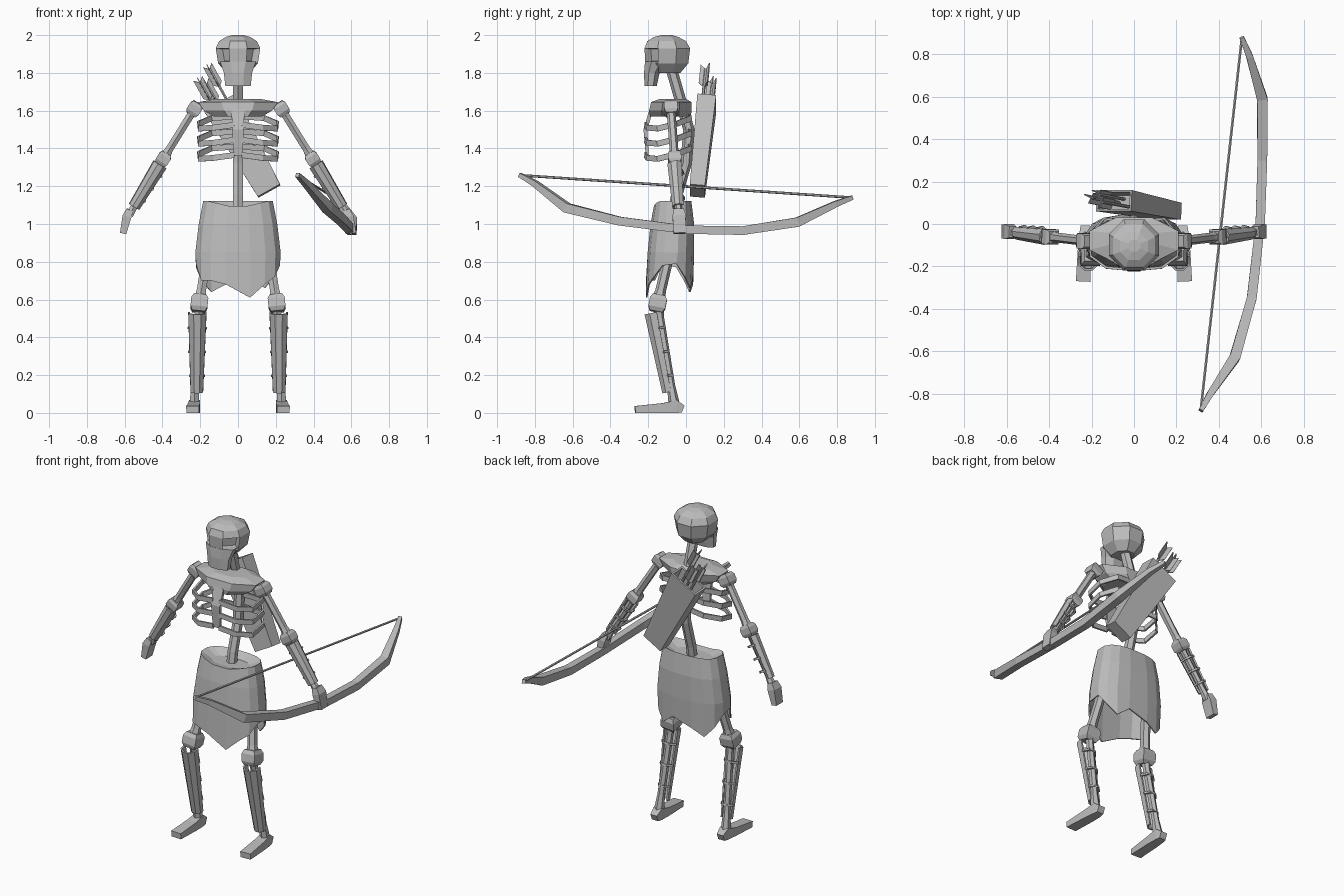
import bpy, bmesh
from math import sin, cos, pi, radians
from mathutils import Vector as V

cube = bpy.data.objects.get("Cube")
if cube:
    bpy.data.objects.remove(cube, do_unlink=True)

GREY = (0.5, 0.5, 0.5, 1)
bone = bpy.data.materials.new("bone_grey")
bone.use_nodes = True
bone.diffuse_color = GREY
bone.node_tree.nodes["Principled BSDF"].inputs["Base Color"].default_value = GREY


def loft(name, rings, caps=(True, True), closed=True, thick=0):
    """Skin a list of equal point rings into one object."""
    bm = bmesh.new()
    rows = [[bm.verts.new(p) for p in r] for r in rings]
    n = len(rows[0])
    for lo, hi in zip(rows, rows[1:]):
        for k in range(n if closed else n - 1):
            j = (k + 1) % n
            bm.faces.new((lo[k], lo[j], hi[j], hi[k]))
    if caps[0]:
        bm.faces.new(rows[0])
    if caps[1]:
        bm.faces.new(rows[-1])
    bmesh.ops.recalc_face_normals(bm, faces=bm.faces)
    me = bpy.data.meshes.new(name)
    bm.to_mesh(me)
    bm.free()
    me.materials.append(bone)
    ob = bpy.data.objects.new(name, me)
    bpy.context.collection.objects.link(ob)
    if thick:
        mod = ob.modifiers.new("thickness", 'SOLIDIFY')
        mod.thickness = thick
    return ob


def oval(z, hw, front, back, n=8, power=1):
    """Horizontal ring with flat sides; z may be one height or one per point."""
    pts = []
    for k in range(n):
        c, s = [f(2 * pi * (k + .5) / n) / cos(pi / n) for f in (cos, sin)]
        c, s = [(1 if v > 0 else -1) * abs(v) ** power for v in (c, s)]
        h = z[k] if isinstance(z, list) else z
        pts.append((hw * c, (front + back) / 2 + (back - front) / 2 * s, h))
    return pts


def frame(t, ref):
    a = t.cross(V(ref)).normalized()
    return a, a.cross(t).normalized()


def sweep(name, pts, sizes, sides=4, ref=(0, 1, 0), axis=None):
    """Tapered prism along a path; each size is a half width or a pair."""
    pts = [V(p) for p in pts]
    rings = []
    for i, p in enumerate(pts):
        t = axis or (pts[min(i + 1, len(pts) - 1)] - pts[max(i - 1, 0)]).normalized()
        a, b = frame(t, ref)
        w, d = sizes[i] if isinstance(sizes[i], tuple) else (sizes[i], sizes[i])
        f = 1 / cos(pi / sides)
        angles = [2 * pi * (k + .5) / sides for k in range(sides)]
        rings.append([p + a * w * f * cos(q) + b * d * f * sin(q) for q in angles])
    return loft(name, rings)


def long_bone(name, p, q, thick):
    p, q = V(p), V(q)
    sweep(name, [p.lerp(q, f) for f in (0, .15, .8, 1)],
          [thick, thick * .72, thick * .72, thick], 6)


def joint(name, p, d, size):
    p, d = V(p), V(d).normalized()
    sweep(name, [p + d * size * f for f in (-1, -.5, .5, 1)],
          [size * .75, size, size, size * .75])


def guard(name, p, q, r1, r2, opening):
    """Open channel plate around a limb, tied by three straps."""
    p, q = V(p), V(q)
    t = (q - p).normalized()
    a, b = frame(t, opening)

    def arc(f, start, end, n):
        c, r = p.lerp(q, f), r1 + (r2 - r1) * f
        angles = [radians(start + (end - start) * i / (n - 1)) for i in range(n)]
        return [c + (a * cos(g) + b * sin(g)) * r for g in angles]

    loft(name, [arc(f, 160, 380, 6) for f in (0, 1)], (False, False), False, .01)
    for i, f in enumerate((.2, .5, .8)):
        sweep(f"{name}_strap_{i}", arc(f, 15, 165, 4), [.006] * 4, 4, t)


# Skull with recessed eye sockets, and jaw
skull = loft("skull", [oval(*r) for r in (
    (1.80, .06, -.17, -.03), (1.85, .105, -.215, .012), (1.93, .118, -.22, .022),
    (1.968, .1, -.205, 0), (1.99, .065, -.17, -.04), (2.0, .03, -.13, -.075))])
bm = bmesh.new()
bm.from_mesh(skull.data)
eyes = [f for f in bm.faces for c in [f.calc_center_median()]
        if 1.86 < c.z < 1.92 and c.y < -.14 and .04 < abs(c.x) < .1]
bmesh.ops.inset_individual(bm, faces=eyes, thickness=.012, depth=-.04)
bm.to_mesh(skull.data)
bm.free()
loft("jaw", [oval(*r) for r in (
    (1.73, .067, -.22, -.155), (1.80, .075, -.222, -.14), (1.86, .095, -.217, -.10))])

# Spine, chest top, breastbone
sweep("spine", [(0, -.08, 1.83), (0, -.025, 1.64), (0, .015, 1.5), (0, 0, 1.32),
                (0, -.05, 1.15), (0, -.07, 1.03)], [.026] * 6, 6)
loft("chest_top", [oval(*r) for r in (
    (1.57, .13, -.19, .025), (1.60, .18, -.195, .03),
    (1.645, .21, -.185, .03), (1.662, .12, -.14, 0))])
sweep("breastbone", [(0, -.185, 1.6), (0, -.215, 1.5), (0, -.205, 1.36)],
      [(.035, .01), (.03, .01), (.025, .008)])

# Skirt with a ragged hem
rim = [1.115] * 10 + [1.105, 1.09, 1.09, 1.105] + [1.115] * 2
hem = [.79, .72, .66, .72, .68, .64, .70, .77,
       .79, .70, .70, .68, .61, .68, .72, .78]
loft("skirt", [oval(*r, 16, .75) for r in (
    (1.08, .12, -.13, -.01), (rim, .18, -.165, .025), (1.0, .20, -.18, .035),
    (.85, .218, -.195, .035), (hem, .215, -.205, .03))], (True, False), thick=-.008)

for s, side in ((1, "left_"), (-1, "right_")):
    def P(x, y, z):
        return V((x * s, y, z))

    # Ribs
    for i in range(3):
        z = 1.52 - .08 * i
        sweep(f"{side}rib_{i}", [
            P(.01, .015, z + .05), P(.14, .025, z + .04), P(.21, -.05, z + .01),
            P(.205, -.15, z - .015), P(.13, -.205, z - .01), P(.02, -.215, z + .005)],
            [(.006, .015)] * 6, 4, (0, 0, 1))

    # Arm
    shoulder, elbow, wrist = P(.23, -.08, 1.61), P(.395, -.06, 1.345), P(.575, -.038, 1.05)
    upper, lower = elbow - shoulder, wrist - elbow
    joint(side + "shoulder", shoulder, upper, .036)
    long_bone(side + "upper_arm", shoulder, elbow, .028)
    joint(side + "elbow", elbow, upper, .035)
    long_bone(side + "forearm", elbow, wrist, .022)
    guard(side + "forearm_guard", elbow + lower * .1, elbow + lower * .86,
          .042, .033, (-.5 * s, .8, -.3))
    sweep(side + "hand", [P(.572, -.038, 1.075), P(.588, -.036, 1.04), P(.608, -.035, .95)],
          [(.018, .026), (.024, .035), (.017, .032)])

    # Leg
    hip, knee, ankle = P(.15, -.07, .92), P(.205, -.15, .58), P(.232, -.062, .04)
    shin = ankle - knee
    long_bone(side + "thigh", hip, knee, .034)
    joint(side + "knee", knee, P(.01, -.02, -.1), .045)
    long_bone(side + "shin", knee, ankle, .026)
    guard(side + "shin_guard", P(.215, -.172, .53), P(.218, -.092, .11),
          .052, .036, (0, 1, 0))
    sweep(side + "foot", [P(.23, -.015, .02), P(.23, -.05, .034), P(.233, -.12, .026),
                          P(.24, -.27, .018)],
          [(.022, .02), (.028, .034), (.032, .026), (.034, .018)], 4, (0, 0, 1))

# Quiver, hollow at the top
low, high = V((.165, .06, 1.175)), V((-.095, .11, 1.64))
along = (high - low).normalized()
sweep("quiver", [low, high, high, high - along * .12],
      [(.067, .04), (.095, .05), (.085, .04), (.08, .036)], axis=along)

# Arrows with three vanes each
for i, tip in enumerate(((-.15, .105, 1.82), (-.2, .125, 1.75), (-.165, .14, 1.74))):
    tip = V(tip)
    sweep(f"arrow_{i}", [tip - along * .35, tip], [.007, .007], 6)
    a, b = frame(along, (0, 1, 0))
    for k in range(3):
        out = a * cos(k * 2 * pi / 3 + .5) + b * sin(k * 2 * pi / 3 + .5)
        inner = [tip - along * .11, tip]
        outer = [p + out * .03 + along * .025 for p in inner]
        loft(f"arrow_{i}_vane_{k}", [inner, outer], (False, False), False, .005)

# Bow and string
sweep("bow", [(.315, -.88, 1.26), (.36, -.8, 1.215), (.475, -.63, 1.085), (.555, -.35, 1.015),
              (.595, 0, .97), (.605, .3, .965), (.605, .59, 1.01),
              (.545, .79, 1.105), (.508, .88, 1.14)],
      [.011, .016, .025, .023, .022, .023, .025, .016, .011], 4, (0, 0, 1))
sweep("bow_string", [(.315, -.875, 1.258), (.508, .875, 1.14)], [.006] * 2, 6, (0, 0, 1))
